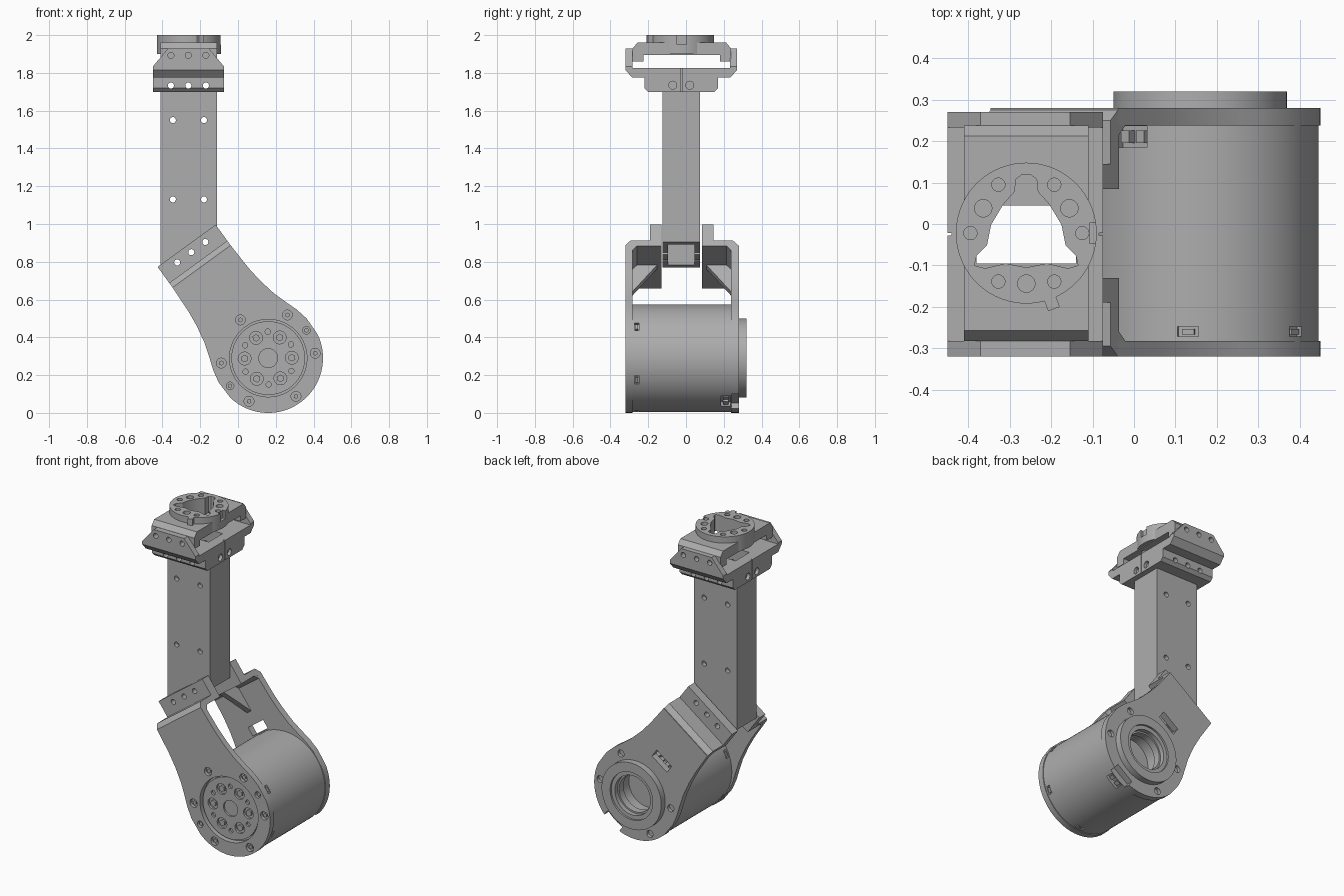
import bpy, bmesh, math
from mathutils import Matrix

old = bpy.data.objects.get("Cube")
if old:
    bpy.data.objects.remove(old)

grey = bpy.data.materials.new("machined_grey")
colour = (0.42, 0.42, 0.42, 1)
grey.use_nodes = True
grey.diffuse_color = colour
grey.node_tree.nodes["Principled BSDF"].inputs["Base Color"].default_value = colour

# Tilted frame of the motor bracket: origin on the motor axis, z along the bracket
TILT = Matrix.Translation((0.16, 0, 0.29)) @ Matrix.Rotation(math.radians(-36), 4, 'Y')
LEVEL = Matrix.Identity(4)
AXES = {'x': lambda a, b, h: (h, a, b),
        'y': lambda a, b, h: (a, h, b),
        'z': lambda a, b, h: (a, b, h)}


def rect(a0, a1, b0, b1):
    return [(a0, b0), (a1, b0), (a1, b1), (a0, b1)]


def circle(r, a=0, b=0, n=24):
    return [(a + r * math.cos(math.tau * i / n), b + r * math.sin(math.tau * i / n)) for i in range(n)]


def polar(r, deg):
    return r * math.cos(math.radians(deg)), r * math.sin(math.radians(deg))


def solid(name, prisms, frame=LEVEL):
    """Object made of prisms: (outline, low, high, axis)."""
    bm = bmesh.new()
    for pts, lo, hi, axis in prisms:
        ends = [[bm.verts.new(AXES[axis](a, b, h)) for a, b in pts] for h in (lo, hi)]
        bm.faces.new(ends[0])
        bm.faces.new(ends[1])
        for i in range(len(pts)):
            j = (i + 1) % len(pts)
            bm.faces.new((ends[0][i], ends[0][j], ends[1][j], ends[1][i]))
    bmesh.ops.recalc_face_normals(bm, faces=bm.faces)
    bm.transform(frame)
    me = bpy.data.meshes.new(name)
    bm.to_mesh(me)
    bm.free()
    ob = bpy.data.objects.new(name, me)
    bpy.context.collection.objects.link(ob)
    me.materials.append(grey)
    return ob


def cut(ob, prisms, frame=LEVEL):
    tool = solid("cutter", prisms, frame)
    tool.hide_render = True
    mod = ob.modifiers.new("cut", 'BOOLEAN')
    mod.operation, mod.solver, mod.object = 'DIFFERENCE', 'EXACT', tool
    mod.use_self = True
    bpy.context.view_layer.objects.active = ob
    bpy.ops.object.modifier_apply(modifier=mod.name)
    bpy.data.objects.remove(tool)


# Bracket side outline: round lower end, waisted neck
neck = [(0.288, 0.05), (0.273, 0.12), (0.252, 0.18), (0.226, 0.26), (0.206, 0.36), (0.196, 0.45), (0.19, 0.6)]
arc = [polar(0.29, 190 + i * 160 / 40) for i in range(41)]
outline = arc + neck + [(-a, b) for a, b in reversed(neck)]
BOLTS = (0, 30, 90, 150, 180, 210, 270, 330)
bolt_holes = [circle(0.026 if d % 180 else 0.02, *polar(0.25, d)) for d in BOLTS]

front_plate = solid("front_plate", [(outline, -0.32, -0.282, 'y')], TILT)
cut(front_plate, [(circle(0.205, n=64), -0.4, -0.2, 'y')]
    + [(h, -0.4, -0.3, 'y') for h in bolt_holes], TILT)
solid("front_bolts", [(circle(0.013, *polar(0.25, d), 6), -0.312, -0.295, 'y') for d in BOLTS], TILT)

back_plate = solid("back_plate", [(outline, 0.238, 0.28, 'y')], TILT)
cut(back_plate, [(rect(-0.065, 0.065, 0.288, 0.345), 0.2, 0.3, 'y'),
                 (rect(-0.065, 0.065, -0.32, -0.245), 0.2, 0.3, 'y'),
                 (circle(0.17, n=64), 0.2, 0.3, 'y')]
    + [(circle(0.022, *polar(0.25, d)), 0.26, 0.3, 'y') for d in (30, 150, 210, 330)], TILT)

# Motor body with side pockets and plug bays
motor = solid("motor_body", [(circle(0.285, n=96), -0.283, 0.24, 'y')], TILT)
cut(motor, [(circle(0.13, n=64), 0.16, 0.3, 'y')]
    + [(rect(-0.045, 0.045, b, b + 0.05), 0.185, 0.236, 'y') for b in (0.255, -0.305)], TILT)
for i in range(6):
    turn = TILT @ Matrix.Rotation(math.radians(60 * i), 4, 'Y')
    cut(motor, [(rect(0.27, 0.3, -0.025, 0.025), -0.272, -0.248, 'y')], turn)
    solid("side_clip", [(rect(0.265, 0.283, -0.015, 0.015), -0.267, -0.253, 'y')], turn)
solid("motor_plugs", [(rect(a - 0.012, a + 0.012, b, b + 0.028), 0.195, 0.226, 'y')
                      for a in (-0.022, 0.022) for b in (0.25, -0.278)], TILT)

# Output face in the front recess
rotor = solid("output_face", [(circle(0.195, n=64), -0.303, -0.28, 'y')], TILT)
cut(rotor, [(circle(0.05, n=32), -0.35, -0.292, 'y')]
    + [(circle(0.034, *polar(0.125, 60 * i + 25)), -0.35, -0.289, 'y') for i in range(6)]
    + [(circle(0.014, *polar(0.14, 60 * i + 55)), -0.35, -0.289, 'y') for i in range(6)], TILT)
solid("output_bolts", [(circle(0.02, *polar(0.125, 60 * i + 25), 6), -0.301, -0.288, 'y')
                       for i in range(6)], TILT)

# Raised rear ring with stepped bore
rear = solid("rear_ring", [(circle(0.21, n=64), 0.275, 0.32, 'y')], TILT)
cut(rear, [(circle(0.125, n=64), 0.2, 0.35, 'y')], TILT)
cut(rear, [(circle(0.15, n=64), 0.308, 0.35, 'y')], TILT)
liner = solid("rear_bore", [(circle(0.17, n=64), 0.235, 0.28, 'y')], TILT)
cut(liner, [(circle(0.115, n=64), 0.2, 0.3, 'y')], TILT)

# Shoulders, clamp tabs and ribs joining the side plates to the tube
shoulder = [(-0.32, 0.57), (-0.32, 0.6), (-0.295, 0.63), (-0.19, 0.63), (-0.19, 0.735), (-0.13, 0.735),
            (-0.13, 0.595), (-0.26, 0.595), (-0.282, 0.57)]
rib = [(-0.285, 0.42), (-0.285, 0.6), (-0.15, 0.6)]
tab_holes = [(circle(0.016, a, 0.693), -0.5, 0.5, 'y') for a in (-0.092, 0, 0.092)]
for side in ("front", "back"):
    flip = (lambda p: p) if side == "front" else (lambda p: [(-0.045 - a, b) for a, b in p])
    ob = solid(side + "_shoulder", [(flip(shoulder), -0.19, 0.19, 'x')], TILT)
    cut(ob, tab_holes, TILT)
    solid(side + "_rib", [(flip(rib), -0.018, 0.018, 'x')], TILT)

# Hollow square tube with a slanted lower end
bore = (rect(-0.38, -0.14, -0.095, 0.045), 0.5, 1.9, 'z')
tube = solid("arm_tube", [([(-0.41, 0.77), (-0.11, 0.905), (-0.11, 1.79), (-0.41, 1.79)], -0.125, 0.075, 'y')])
cut(tube, [bore])
cut(tube, [(circle(0.016, a, b), -0.5, 0.5, 'y') for a in (-0.345, -0.18) for b in (1.13, 1.55)])
cut(tube, tab_holes, TILT)

# Upper clamp: block around the tube, flared floor, upright cheeks
HOLES = (-0.355, -0.263, -0.17)
clamp_half = [(-0.025, 1.7), (-0.2, 1.7), (-0.22, 1.72), (-0.22, 1.775), (-0.285, 1.775), (-0.32, 1.815),
              (-0.32, 1.826), (-0.025, 1.826)]
clamp = solid("upper_clamp", [(clamp_half + [(-0.05 - a, b) for a, b in reversed(clamp_half[1:-1])],
                               -0.45, -0.075, 'x')])
cut(clamp, [bore])
through = [(circle(0.016, a, 1.733), -0.5, 0.5, 'y') for a in HOLES]
cut(clamp, through)
cut(tube, through)
cut(clamp, [(circle(0.021, a, 1.735), b, b + 0.03, 'x') for a in (-0.07, 0.02) for b in (-0.46, -0.095)])
cut(clamp, [(rect(-0.028, -0.022, 1.65, 1.83), b, b + 0.02, 'x') for b in (-0.46, -0.085)])
cheek = [(-0.45, 1.82), (-0.075, 1.82), (-0.075, 1.835), (-0.155, 1.93), (-0.37, 1.93), (-0.45, 1.835)]
for name, lo, hi in (("front_cheek", -0.32, -0.283), ("back_cheek", 0.233, 0.27)):
    ob = solid(name, [(cheek, lo, hi, 'y')])
    cut(ob, [(circle(0.016, a, 1.893), -0.5, 0.5, 'y') for a in HOLES])

# Top bridge with a three-lobed opening
lobe = [(0.012, 0.14), (0.025, 0.13), (0.028, 0.1), (0.055, 0.07), (0.085, 0.02), (0.095, -0.03), (0.12, -0.055),
        (0.125, -0.078), (0.1, -0.085), (0.05, -0.073), (0, -0.083)]
lobes = lobe + [(-a, b) for a, b in reversed(lobe[:-1])]
TOP = Matrix.Translation((-0.26, -0.022, 0))
bridge_half = [(0, 1.895), (-0.202, 1.895), (-0.202, 1.86), (-0.26, 1.86), (-0.26, 1.93), (-0.235, 1.96), (0, 1.96)]
bridge = solid("top_bridge", [(bridge_half + [(-a, b) for a, b in reversed(bridge_half[1:-1])],
                               -0.15, 0.15, 'x')], TOP)
cut(bridge, [(lobes, 1.8, 2.1, 'z')], TOP)

# Mounting ring on top, with sockets, key notch and locating lug
ring = solid("mount_ring", [(circle(0.17, n=72), 1.9, 2.0, 'z')], TOP)
cut(ring, [(lobes, 1.8, 2.1, 'z')], TOP)
sockets = [(0.016, 0.135, 0), (0.021, 0.12, 30), (0.016, 0.135, 60), (0.016, 0.135, 120), (0.021, 0.12, 150),
           (0.016, 0.135, 180), (0.016, 0.135, 240), (0.021, 0.122, 270), (0.016, 0.135, 300)]
cut(ring, [(circle(r, *polar(d, deg)), 1.97, 2.1, 'z') for r, d, deg in sockets]
    + [(rect(0.152, 0.2, -0.025, 0.025), 1.95, 2.1, 'z')], TOP)
solid("ring_lug", [(rect(0.16, 0.195, -0.015, 0.015), 1.94, 2.0, 'z')],
      TOP @ Matrix.Rotation(math.radians(-70), 4, 'Z'))

# Smooth the round surfaces, keep machined edges sharp
bpy.ops.object.select_all(action='DESELECT')
for ob in bpy.context.scene.objects:
    if ob.type == 'MESH' and ob.data.materials and ob.data.materials[0] == grey:
        ob.select_set(True)
        bpy.context.view_layer.objects.active = ob
bpy.ops.object.shade_smooth_by_angle(angle=math.radians(30))
